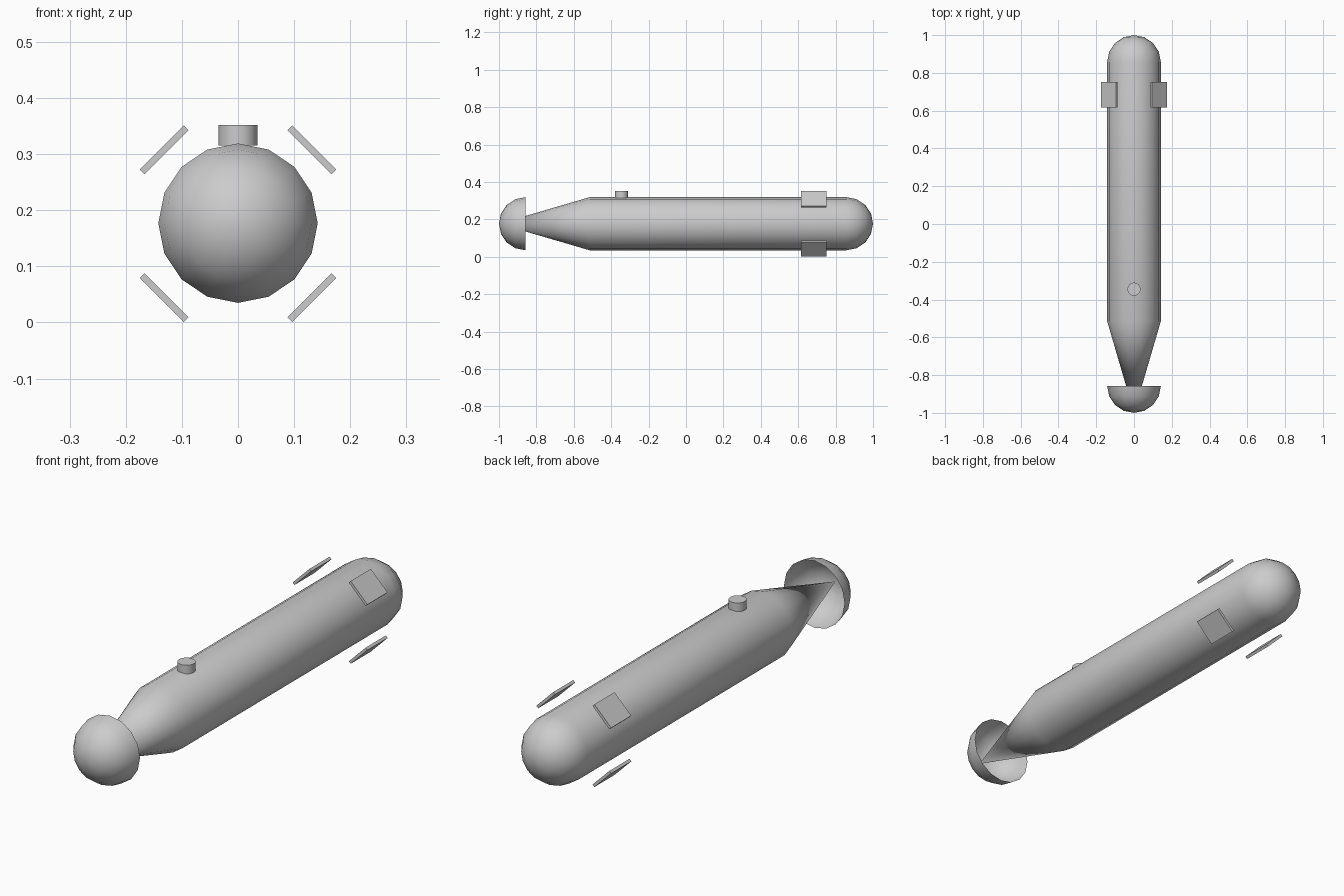
import bpy, bmesh
from math import sin, cos, pi, radians
from mathutils import Matrix

if "Cube" in bpy.data.objects:
    bpy.data.objects.remove(bpy.data.objects["Cube"])

R, ZC, SIDES = 0.142, 0.177, 16
Y_END = 0.858          # rim of both hemispheres


def finish(bm, name):
    me = bpy.data.meshes.new(name)
    bm.to_mesh(me)
    bm.free()
    ob = bpy.data.objects.new(name, me)
    bpy.context.collection.objects.link(ob)
    bpy.ops.object.select_all(action='DESELECT')
    ob.select_set(True)
    bpy.context.view_layer.objects.active = ob
    bpy.ops.object.shade_smooth_by_angle(angle=radians(35))
    return ob


def revolve(name, profile):
    """Spin (y, radius) points, listed towards +y, around the hull axis."""
    bm = bmesh.new()
    rings = []
    for y, r in profile:
        n = SIDES if r > 1e-5 else 1
        rings.append([bm.verts.new((r * sin(2 * pi * i / SIDES), y,
                                    ZC + r * cos(2 * pi * i / SIDES)))
                      for i in range(n)])
    for a, b in zip(rings, rings[1:]):
        for i in range(SIDES):
            j = (i + 1) % SIDES
            quad = [a[i % len(a)], a[j % len(a)], b[j % len(b)], b[i % len(b)]]
            bm.faces.new(list(dict.fromkeys(quad)))
    bmesh.ops.recalc_face_normals(bm, faces=bm.faces[:])
    # the widest ring's faces must look away from the axis
    f = max(bm.faces, key=lambda f: abs(f.calc_center_median().x))
    if f.normal.x * f.calc_center_median().x < 0:
        bmesh.ops.reverse_faces(bm, faces=bm.faces[:])
    return finish(bm, name)


# quarter circle from rim (k=0) to pole (k=4)
arc = [(R * sin(k * pi / 8), R * cos(k * pi / 8)) for k in range(5)]

# hull: long cone, straight tube, rounded end
revolve("hull", [(-1, 0), (-0.515, R)] + [(Y_END + d, r) for d, r in arc])

# open cup around the tip of the cone
revolve("end_cup", [(-Y_END - d, r) for d, r in reversed(arc)])

# small knob on top
bm = bmesh.new()
bmesh.ops.create_cone(bm, cap_ends=True, segments=16, radius1=0.035, radius2=0.035,
                      depth=0.037, matrix=Matrix.Translation((0, -0.345, 0.3335)))
finish(bm, "top_knob")

# four floating fin plates, tangent to the hull
for k, corner in enumerate(("upper_right", "upper_left", "lower_left", "lower_right")):
    bm = bmesh.new()
    turn = Matrix.Rotation(-radians(45 + 90 * k), 4, 'Y')
    bmesh.ops.create_cube(bm, size=1, matrix=Matrix.Translation((0, 0.683, ZC - 0.001))
                          @ turn @ Matrix.Translation((0.186, 0, 0))
                          @ Matrix.Diagonal((0.012, 0.135, 0.111, 1)))
    finish(bm, "fin_" + corner)
